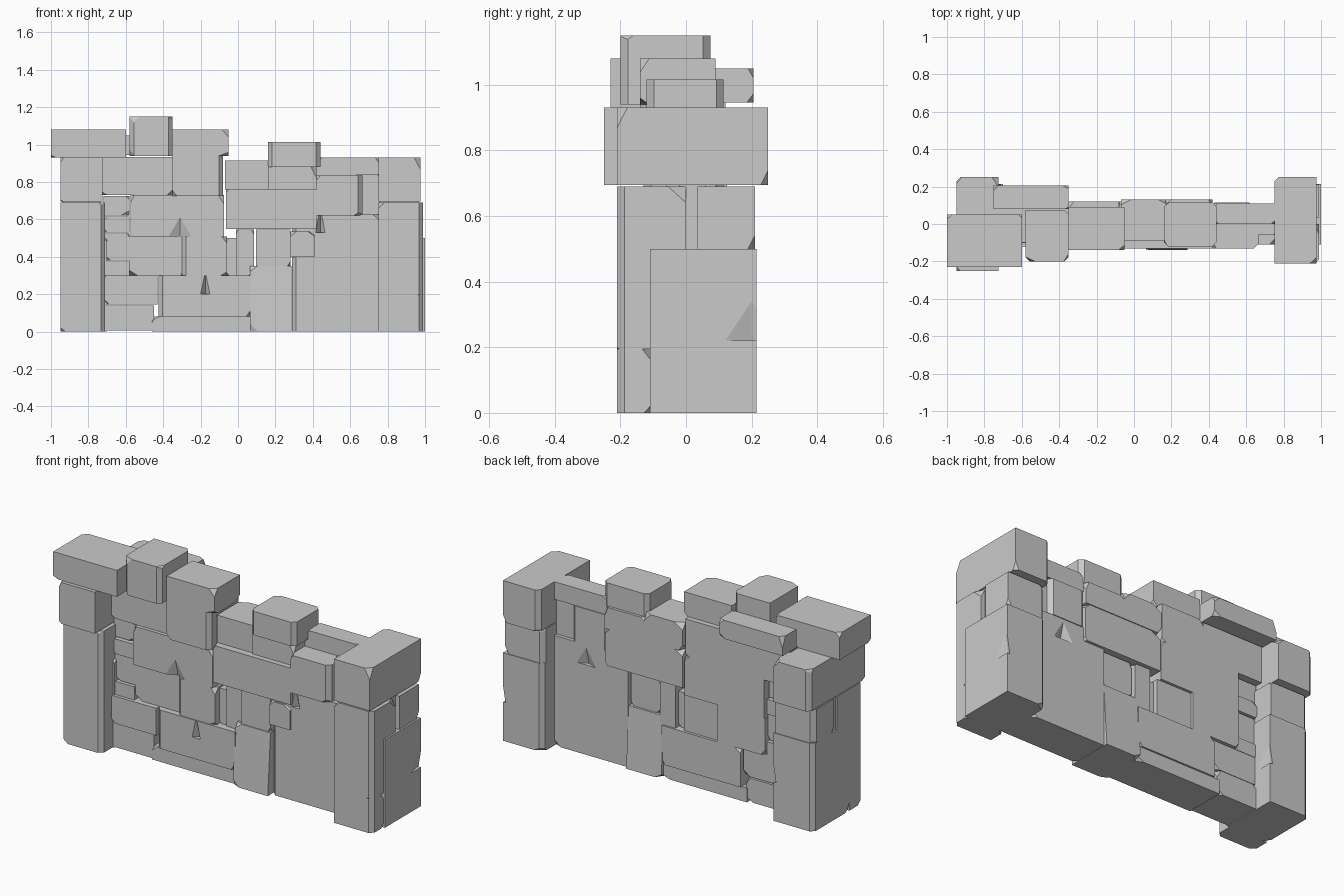
import bpy
import bmesh
import random
from mathutils import Vector

random.seed(7)

start_cube = bpy.data.objects.get("Cube")
if start_cube:
    bpy.data.objects.remove(start_cube, do_unlink=True)

# One plain stone colour
stone = bpy.data.materials.new("grey_stone")
stone.use_nodes = True
stone_colour = (0.59, 0.59, 0.59, 1)
stone.diffuse_color = stone_colour
stone.node_tree.nodes["Principled BSDF"].inputs["Base Color"].default_value = stone_colour


def cut_corner(bm, corner, direction, depth):
    """Slice off everything beyond a slanted plane near a corner or edge."""
    normal = direction.normalized()
    geometry = bm.verts[:] + bm.edges[:] + bm.faces[:]
    result = bmesh.ops.bisect_plane(bm, geom=geometry, plane_co=corner - normal * depth,
                                    plane_no=normal, clear_outer=True)
    rim = [item for item in result["geom_cut"] if isinstance(item, bmesh.types.BMEdge)]
    if rim:
        bmesh.ops.edgeloop_fill(bm, edges=rim)


def finish(name, bm):
    bmesh.ops.recalc_face_normals(bm, faces=bm.faces[:])
    mesh = bpy.data.meshes.new(name)
    bm.to_mesh(mesh)
    bm.free()
    mesh.materials.append(stone)
    stone_object = bpy.data.objects.new(name, mesh)
    bpy.context.collection.objects.link(stone_object)
    return stone_object


def block(name, x, z, y=(-.11, .115), chips=4, taper=0, bevels=()):
    """Stone block with randomly chipped corners and chosen slanted vertical edges."""
    low, high = Vector((x[0], y[0], z[0])), Vector((x[1], y[1], z[1]))
    middle, half = (low + high) / 2, (high - low) / 2
    bm = bmesh.new()
    bmesh.ops.create_cube(bm, size=2)
    for vert in bm.verts:
        vert.co = middle + vert.co * half
    small = min(half)

    def corner(signs):
        return middle + Vector(signs) * half

    # Slanted upright edges
    for side, face in bevels:
        cut_corner(bm, corner((side, face, 0)), Vector((side, face, 0)), min(.016, small / 3))
    # Broken corners
    for _ in range(chips):
        signs = Vector([random.choice((-1, 1)) for axis in range(3)])
        weights = Vector([random.uniform(.5, 1.4) for axis in range(3)])
        cut_corner(bm, corner(signs), signs * weights, min(random.uniform(.008, .022), small / 3))
    # Tapered blocks grow thinner as they rise
    for vert in bm.verts:
        vert.co.y *= 1 - taper * (vert.co.z - z[0])
    return finish(name, bm)


def crack(target, at, size):
    """Carve a pointed notch into a block face."""
    bm = bmesh.new()
    bmesh.ops.create_cone(bm, segments=4, radius1=1, radius2=0, depth=2, cap_ends=True)
    for vert in bm.verts:
        vert.co = Vector(at) + vert.co * Vector(size)
    cutter = finish("crack_cutter", bm)
    cutter.hide_render = True
    notch = target.modifiers.new("crack", "BOOLEAN")
    notch.operation = "DIFFERENCE"
    notch.object = cutter
    with bpy.context.temp_override(object=target, active_object=target):
        bpy.ops.object.modifier_apply(modifier=notch.name)
    bpy.data.objects.remove(cutter, do_unlink=True)


# Two end pillars share the same stack of stones
inner_back, outer_back = (-1, 1), (1, 1)
inner_front, outer_front = (-1, -1), (1, -1)
for side, shift, cap_front in (("left", -1.7, -.25), ("right", 0, -.21)):
    def across(start, end):
        return (start + shift, end + shift)

    base = block(side + "_pillar_base", across(.75, 1), (0, .5), (-.11, .215), bevels=[inner_back])
    crack(base, (1 + shift, .2, .28), (.02, .08, .06))
    block(side + "_pillar_foot", across(.75, .99), (0, .195), (-.21, -.11), bevels=[outer_front])
    block(side + "_pillar_shaft", across(.75, .99), (.195, .69), (-.21, 0), bevels=[outer_front])
    block(side + "_pillar_core", across(.76, .965), (.45, .7), (-.02, .06), chips=0)
    block(side + "_pillar_shoulder", across(.75, .99), (.5, .69), (.035, .21), bevels=[inner_back])
    block(side + "_pillar_cap", across(.75, .975), (.695, .93), (cap_front, .25), chips=6,
          bevels=[inner_back])

# Loose coping stones along the top
block("coping_end", (-1, -.6), (.93, 1.08), (-.23, .05))
block("coping_tall", (-.58, -.35), (.94, 1.15), (-.2, .075),
      bevels=[inner_front, outer_front, outer_back])
block("coping_middle", (-.35, -.05), (.94, 1.08), (-.14, .09))
block("coping_back", (-.75, -.35), (.945, 1.05), (.08, .205))
block("coping_single", (.16, .44), (.88, 1.015), (-.12, .115),
      bevels=[inner_front, outer_front, inner_back, outer_back])

# Upper course
block("upper_end", (-.74, -.35), (.73, .935), (-.1, .12))
block("upper_middle", (-.35, -.08), (.725, .945), (-.14, .12), bevels=[outer_front])
block("upper_sloped", (-.07, .17), (.76, .915), (-.09, .13))
block("upper_narrow", (.16, .42), (.76, .885), (-.1, .13))
block("upper_back", (.42, .76), (.83, .93), (0, .11))
block("upper_back_square", (.41, .64), (.625, .83), (0, .115), bevels=[inner_back, outer_back])
block("upper_back_recess", (.63, .76), (.61, .84), (-.02, .09), chips=2)
block("upper_proud", (.42, .665), (.62, .835), (-.13, .02), bevels=[outer_front])
block("upper_recess", (.66, .76), (.6, .84), (-.06, .03), chips=2)

# Middle course
long_stone = block("middle_long", (-.575, -.075), (.51, .73), (-.12, .12))
crack(long_stone, (-.31, -.12, .56), (.06, .025, .05))
block("middle_right", (-.065, .42), (.55, .76), (-.13, .125))
block("middle_inner", (-.58, -.28), (.3, .51), (-.09, .12))
block("middle_square", (-.3, -.06), (.3, .51), (-.12, .105), bevels=[inner_front])
block("middle_sliver", (-.06, -.01), (.3, .5), (-.08, .08), chips=2)
block("middle_post", (-.01, .085), (.3, .545), (-.09, .11))
block("middle_small", (.095, .28), (.35, .545), (-.11, .095))
block("middle_peg", (.28, .41), (.4, .535), (-.12, .05))

# Stack of small stones beside the pillar
levels = (.3, .38, .53, .62, .73)
for index, (bottom, top) in enumerate(zip(levels, levels[1:])):
    inset = random.uniform(0, .03)
    block("filler_" + str(index), (-.72, -.58), (bottom, top - .005), (-.11 + inset, .11 - inset))

# Lower course
block("lower_end", (-.72, -.43), (.145, .3), (-.12, .1))
block("footing_end", (-.72, -.45), (.005, .14), (-.11, .105))
broad = block("lower_broad", (-.425, .07), (.08, .3), (-.125, .12), bevels=[inner_front])
crack(broad, (-.175, -.125, .26), (.025, .03, .06))
block("footing_broad", (-.46, .07), (0, .08), (-.115, .11))
block("lower_tapered", (.065, .285), (0, .35), (-.14, .13), taper=.5)
slab = block("lower_slab", (.288, .76), (0, .625), (-.11, .11), bevels=[inner_front])
crack(slab, (.44, -.11, .6), (.025, .03, .07))
crack(slab, (.55, .11, .56), (.06, .025, .05))
